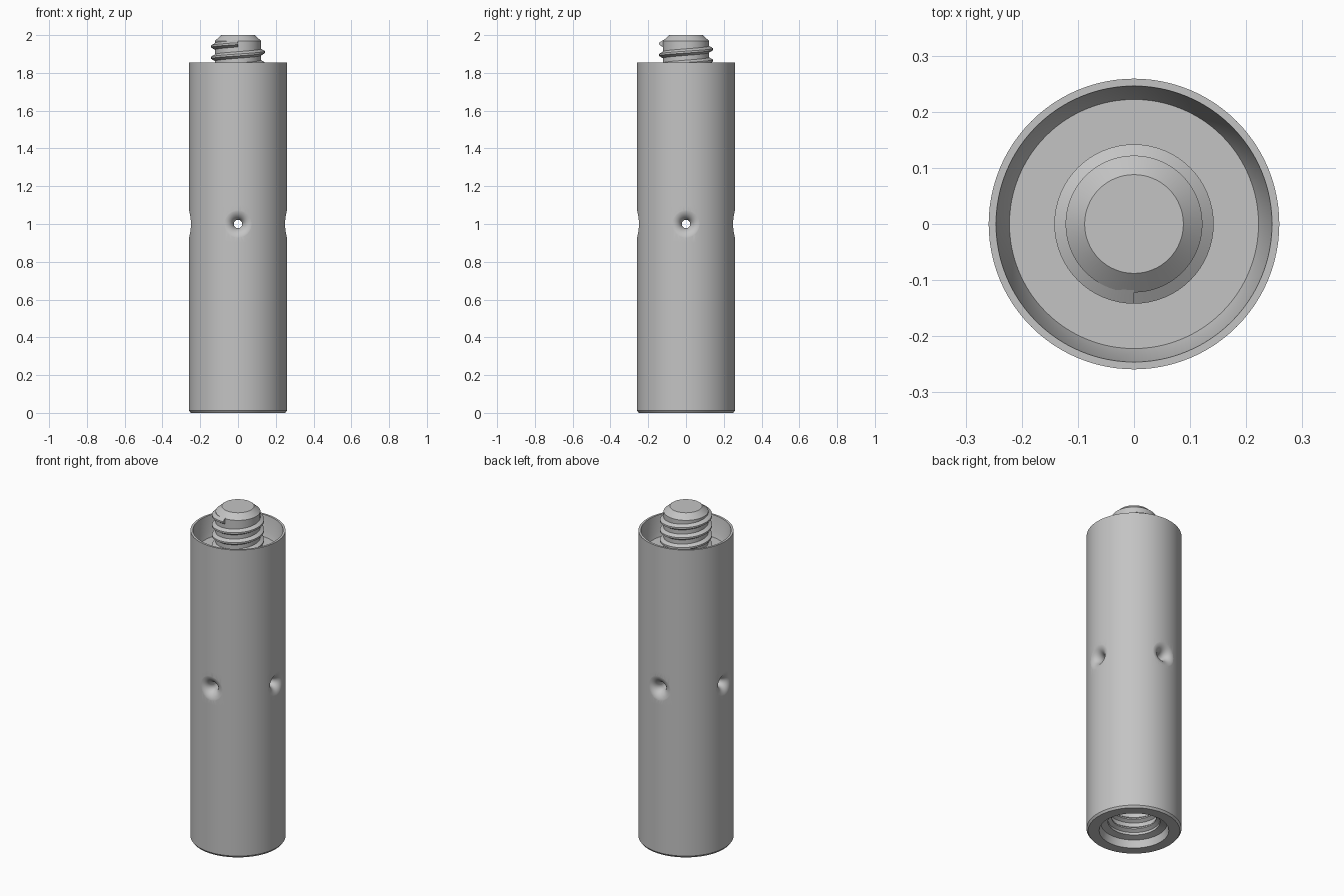
import bpy, bmesh
from math import sin, cos, pi, sqrt, radians

if "Cube" in bpy.data.objects:
    bpy.data.objects.remove(bpy.data.objects["Cube"])

RADIUS, RIM, FLOOR = 0.259, 1.855, 1.735     # body radius, rim height, cup floor height
ROOT, CREST, PITCH = 0.122, 0.142, 0.06      # screw thread

steel = bpy.data.materials.new("plain grey metal")
steel.use_nodes = True
grey = (0.55, 0.55, 0.55, 1)
steel.diffuse_color = grey
steel.node_tree.nodes["Principled BSDF"].inputs["Base Color"].default_value = grey


def finish(name, bm):
    """Turn a bmesh into a named object."""
    bmesh.ops.remove_doubles(bm, verts=bm.verts, dist=1e-6)
    bmesh.ops.recalc_face_normals(bm, faces=bm.faces)
    mesh = bpy.data.meshes.new(name)
    bm.to_mesh(mesh)
    bm.free()
    mesh.materials.append(steel)
    obj = bpy.data.objects.new(name, mesh)
    bpy.context.collection.objects.link(obj)
    return obj


def loft(name, rings, closed=True):
    """Skin a list of vertex rings and cap both ends."""
    bm = bmesh.new()
    loops = [[bm.verts.new(p) for p in ring] for ring in rings]
    n = len(loops[0])
    for a, b in zip(loops, loops[1:]):
        for i in range(n):
            j = (i + 1) % n
            bm.faces.new((a[i], a[j], b[j], b[i]))
    bm.faces.new(loops[0])
    bm.faces.new(loops[-1])
    return finish(name, bm)


def lathe(name, profile, segments=96):
    turn = [2 * pi * i / segments for i in range(segments)]
    return loft(name, [[(r * cos(t), r * sin(t), z) for t in turn] for r, z in profile])


def smooth(obj):
    bpy.ops.object.select_all(action="DESELECT")
    obj.select_set(True)
    bpy.context.view_layer.objects.active = obj
    bpy.ops.object.shade_smooth_by_angle(angle=radians(30))


# Body: threaded socket underneath, straight wall, tapered cup on top
socket = [(CREST, 0.36)]
for k in range(4, -1, -1):
    z = 0.07 + k * PITCH
    socket += [(CREST, z + 0.035), (ROOT, z + 0.02), (ROOT, z + 0.012), (CREST, z)]
body = lathe("body", socket + [
    (CREST, 0.055), (0.18, 0.045), (0.19, 0), (0.25, 0), (RADIUS, 0.012),
    (RADIUS, 0.9), (RADIUS, 1.1), (RADIUS, RIM), (0.246, RIM),
    (0.233, 1.765), (0.222, FLOOR)])

# Cross holes with rounded mouths that follow the curved wall
HOLE, MOUTH = 0.022, 0.08
fillet = MOUTH - HOLE


def hole_ring(side, angle=None, sides=40):
    ring = []
    for i in range(sides):
        t = 2 * pi * i / sides
        r = MOUTH if angle is None else MOUTH - fillet * sin(angle)
        y = r * cos(t)
        depth = 0 if angle is None else fillet * (1 - cos(angle)) - 0.0006
        x = 0.3 if angle is None else sqrt(RADIUS ** 2 - y * y) - depth
        ring.append((side * x, y, 1 + r * sin(t)))
    return ring


arc = [pi / 2 * k / 10 for k in range(11)]
rings = [hole_ring(-1)] + [hole_ring(-1, a) for a in arc]
rings += [hole_ring(1, a) for a in reversed(arc)] + [hole_ring(1)]
for name, spin in (("side_hole_cutter", 0), ("front_hole_cutter", pi / 2)):
    cutter = loft(name, rings)
    cutter.rotation_euler.z = spin
    cutter.hide_render = True
    bpy.context.view_layer.update()
    cut = body.modifiers.new(name, "BOOLEAN")
    cut.operation, cut.solver, cut.object = "DIFFERENCE", "EXACT", cutter
    bpy.context.view_layer.objects.active = body
    bpy.ops.object.modifier_apply(modifier=cut.name)
    bpy.data.objects.remove(cutter)
smooth(body)

# Stud core with a chamfered tip
stud = lathe("stud_core", [(ROOT, FLOOR - 0.01), (ROOT, 1.97), (0.088, 2)], 64)
smooth(stud)

# Right-handed thread wound round the stud
STEPS, TURNS = 64, 4
section = [(ROOT - 0.004, -0.02), (CREST, -0.005), (CREST, 0.005), (ROOT - 0.004, 0.02)]
helix = []
for k in range(STEPS * TURNS + 1):
    turn = k / STEPS - TURNS
    t = 2 * pi * turn - pi / 2
    helix.append([(r * cos(t), r * sin(t), 1.955 + PITCH * turn + z) for r, z in section])
smooth(loft("stud_thread", helix))
